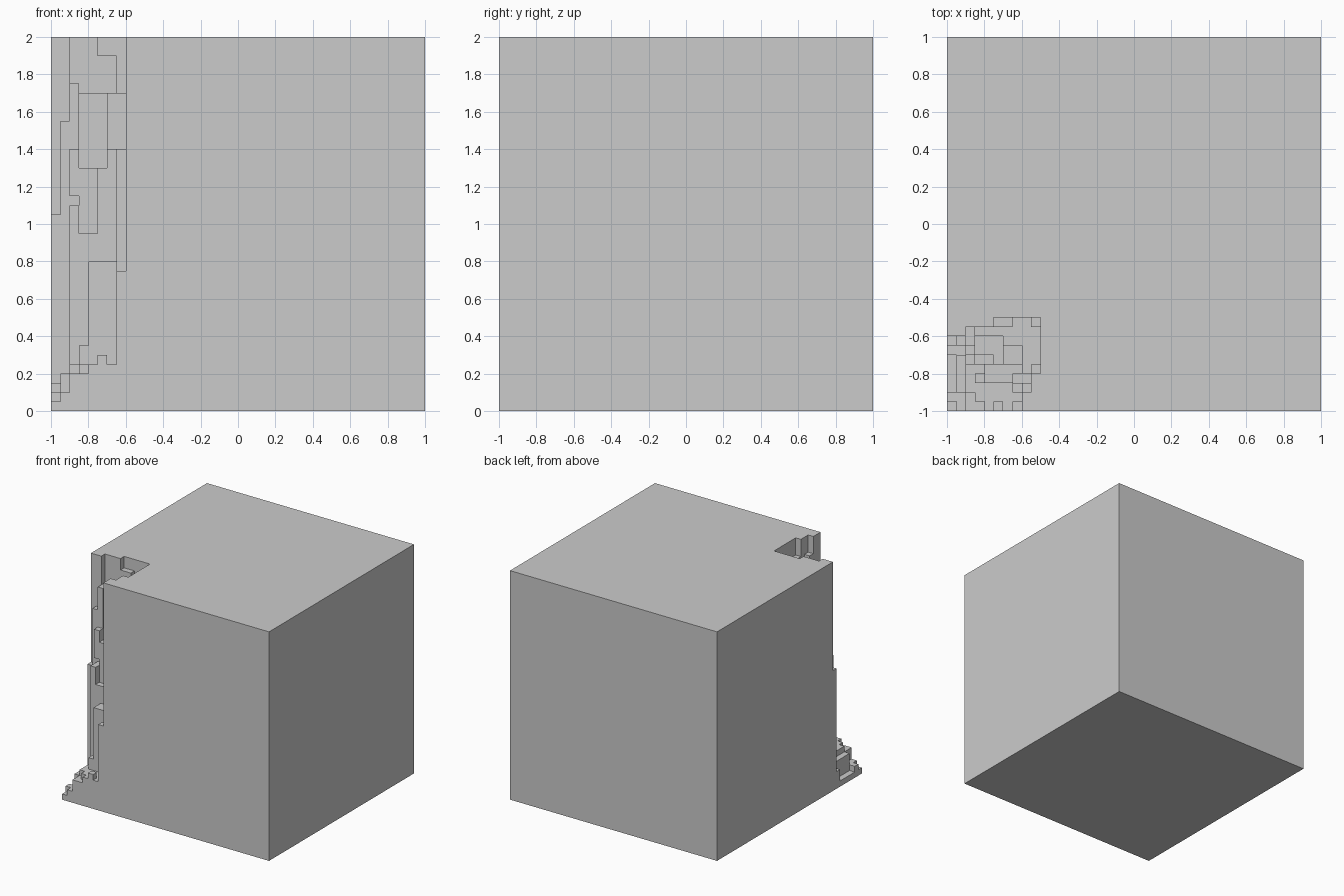
import bpy, bmesh

if "Cube" in bpy.data.objects:
    bpy.data.objects.remove(bpy.data.objects["Cube"])

S = 0.05          # grid step
N = 40            # steps along each side of the block

# Eroded corner: remaining height in steps, one row per x step, front to back
CORNER = [
    [1, 2, 1, 1, 1, 1, 3, 21, 40, 40],
    [2, 2, 4, 4, 4, 4, 3, 31, 40, 40],
    [4, 4, 5, 5, 5, 22, 28, 35, 35, 40],
    [4, 5, 5, 7, 5, 19, 26, 26, 34, 40],
    [5, 5, 5, 16, 16, 19, 26, 26, 34, 40],
    [6, 5, 5, 16, 16, 26, 26, 26, 34, 38],
    [5, 5, 5, 16, 16, 28, 28, 34, 34, 38],
    [15, 5, 28, 24, 16, 28, 28, 34, 34, 34],
    [40, 40, 37, 24, 34, 34, 34, 34, 34, 34],
    [40, 40, 40, 40, 37, 34, 34, 34, 34, 38],
]


def solid(c):
    i, j, k = c
    if min(c) < 0 or max(c) >= N:
        return False
    if i < 10 and j < 10:
        # small slot under an overhang in the back wall
        return k < CORNER[i][j] and c != (2, 6, 22)
    return True


bm = bmesh.new()
verts = {}


def vert(p):
    if p not in verts:
        verts[p] = bm.verts.new((p[0] * S - 1, p[1] * S - 1, p[2] * S))
    return verts[p]


def add_face(c, axis, side):
    u, v = (axis + 1) % 3, (axis + 2) % 3
    pts = []
    for a, b in ((0, 0), (1, 0), (1, 1), (0, 1)):
        p = list(c)
        p[axis] += side
        p[u] += a
        p[v] += b
        pts.append(vert(tuple(p)))
    bm.faces.new(pts if side else pts[::-1])


# Outer skin of the stepped block
for i in range(N):
    for j in range(N):
        for k in range(N):
            c = (i, j, k)
            if not solid(c):
                continue
            for axis in range(3):
                for side in (0, 1):
                    n = list(c)
                    n[axis] += 2 * side - 1
                    if not solid(tuple(n)):
                        add_face(c, axis, side)

# Merge coplanar squares into clean flat faces
bmesh.ops.dissolve_limit(bm, angle_limit=0.01, verts=bm.verts[:], edges=bm.edges[:])

mesh = bpy.data.meshes.new("chipped_block")
bm.to_mesh(mesh)
bm.free()
obj = bpy.data.objects.new("chipped_block", mesh)
bpy.context.collection.objects.link(obj)
